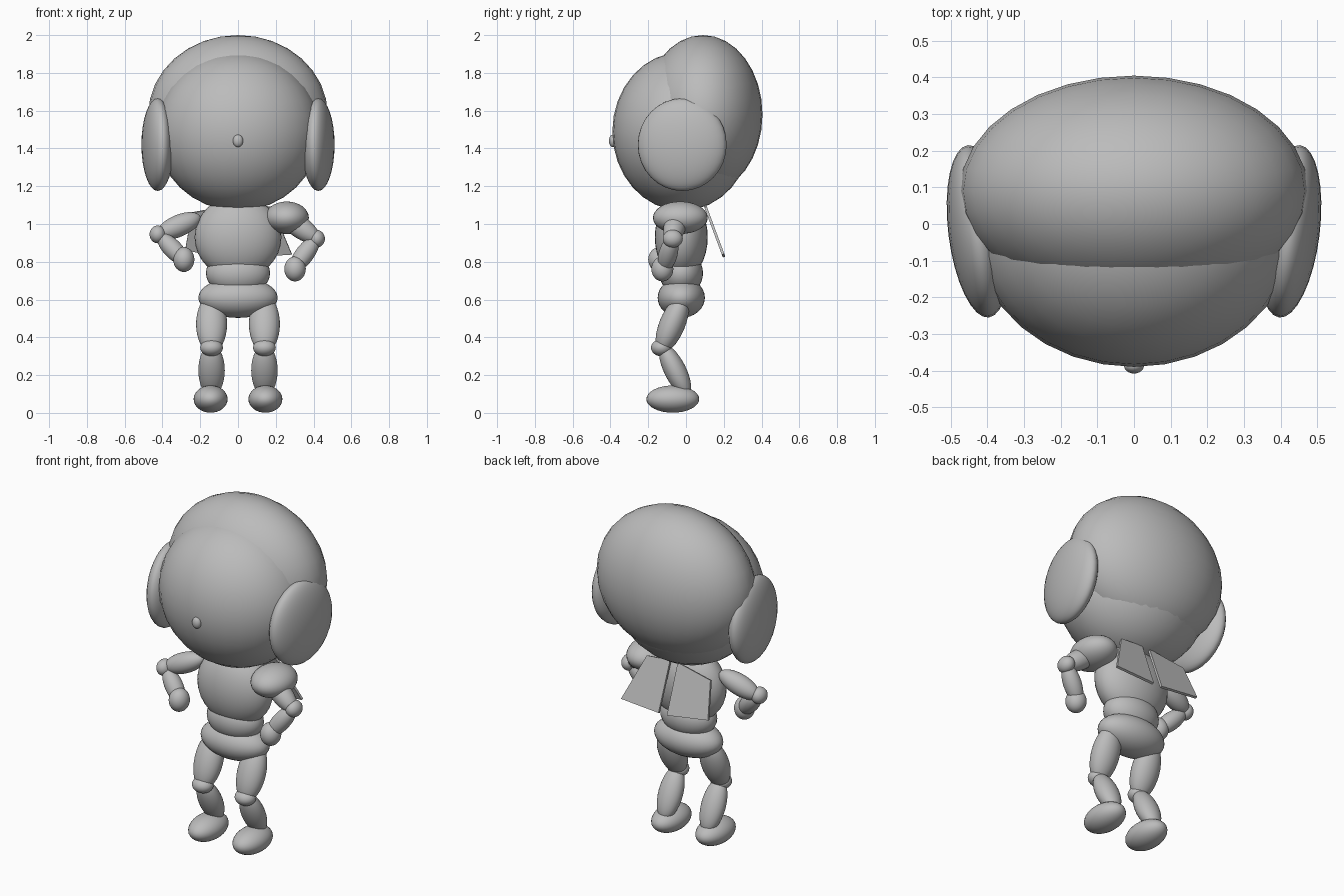
import bpy
from math import radians
from mathutils import Vector

cube = bpy.data.objects.get("Cube")
if cube:
    bpy.data.objects.remove(cube, do_unlink=True)

GREY = (0.5, 0.5, 0.5, 1)
grey = bpy.data.materials.new("plain_grey")
grey.use_nodes = True
grey.diffuse_color = GREY
grey.node_tree.nodes["Principled BSDF"].inputs["Base Color"].default_value = GREY


def ball(name, centre, radii, rotation=(0, 0, 0)):
    """Smooth ellipsoid."""
    bpy.ops.mesh.primitive_uv_sphere_add(segments=32, ring_count=16, location=centre, rotation=rotation)
    obj = bpy.context.object
    obj.name = name
    obj.scale = radii
    obj.data.materials.append(grey)
    bpy.ops.object.shade_smooth()
    return obj


def limb(name, start, end, width, depth):
    """Ellipsoid whose long axis runs from start to end."""
    a, b = Vector(start), Vector(end)
    turn = (b - a).to_track_quat("Z", "Y").to_euler()
    return ball(name, (a + b) / 2, (width, depth, (b - a).length / 2), turn)


def panel(name, outline):
    """Thin flat plate that leans back away from the shoulders."""
    points = [(x, 0.1 + (1.1 - z) * 0.37, z) for x, z in outline]
    mesh = bpy.data.meshes.new(name)
    mesh.from_pydata(points, [], [range(len(points))])
    mesh.materials.append(grey)
    obj = bpy.data.objects.new(name, mesh)
    bpy.context.collection.objects.link(obj)
    solid = obj.modifiers.new("thickness", "SOLIDIFY")
    solid.thickness = 0.014
    solid.offset = 0


# Head, hair cap and nose
ball("head", (0, -0.02, 1.49), (0.435, 0.37, 0.42))
ball("hair_cap", (0, 0.09, 1.58), (0.475, 0.315, 0.42))
ball("nose", (0, -0.387, 1.44), (0.027, 0.021, 0.033))

# Torso
ball("chest", (0, -0.025, 0.93), (0.23, 0.14, 0.22))
ball("belly", (0, -0.025, 0.74), (0.17, 0.115, 0.12))
ball("hips", (0, -0.025, 0.61), (0.21, 0.125, 0.107))

# Ears and legs, one set per side
for side, s in (("left", 1), ("right", -1)):
    ball(side + "_ear", (s * 0.425, -0.02, 1.42), (0.082, 0.237, 0.245), (0, 0, radians(-7 * s)))
    x = s * 0.14
    limb(side + "_thigh", (x, -0.01, 0.62), (x, -0.135, 0.32), 0.082, 0.068)
    ball(side + "_knee", (x, -0.13, 0.345), (0.06, 0.055, 0.045))
    limb(side + "_shin", (x, -0.125, 0.36), (x, 0.01, 0.09), 0.07, 0.058)
    ball(side + "_foot", (s * 0.145, -0.07, 0.073), (0.09, 0.14, 0.072))

# Right arm, hand resting towards the hip
limb("right_upper_arm", (-0.2, -0.03, 1.04), (-0.43, -0.07, 0.94), 0.058, 0.058)
ball("right_elbow", (-0.425, -0.08, 0.945), (0.043, 0.05, 0.047))
limb("right_forearm", (-0.42, -0.075, 0.945), (-0.27, -0.14, 0.79), 0.05, 0.05)
ball("right_hand", (-0.287, -0.14, 0.812), (0.056, 0.06, 0.066))

# Left arm with a shoulder pad
ball("shoulder_pad", (0.258, -0.03, 1.033), (0.117, 0.145, 0.086))
limb("left_upper_arm", (0.22, -0.04, 1.06), (0.43, -0.08, 0.91), 0.058, 0.058)
ball("left_elbow", (0.417, -0.07, 0.922), (0.043, 0.053, 0.047))
limb("left_forearm", (0.42, -0.07, 0.93), (0.285, -0.12, 0.75), 0.05, 0.05)
ball("left_hand", (0.302, -0.125, 0.762), (0.057, 0.058, 0.066))

# Short split cape on the back
panel("left_cape_panel", [(0.03, 1.1), (0.18, 1.09), (0.285, 0.84), (0.035, 0.825)])
panel("right_cape_panel", [(-0.02, 1.1), (-0.245, 1.06), (-0.28, 0.86), (-0.02, 0.825)])
